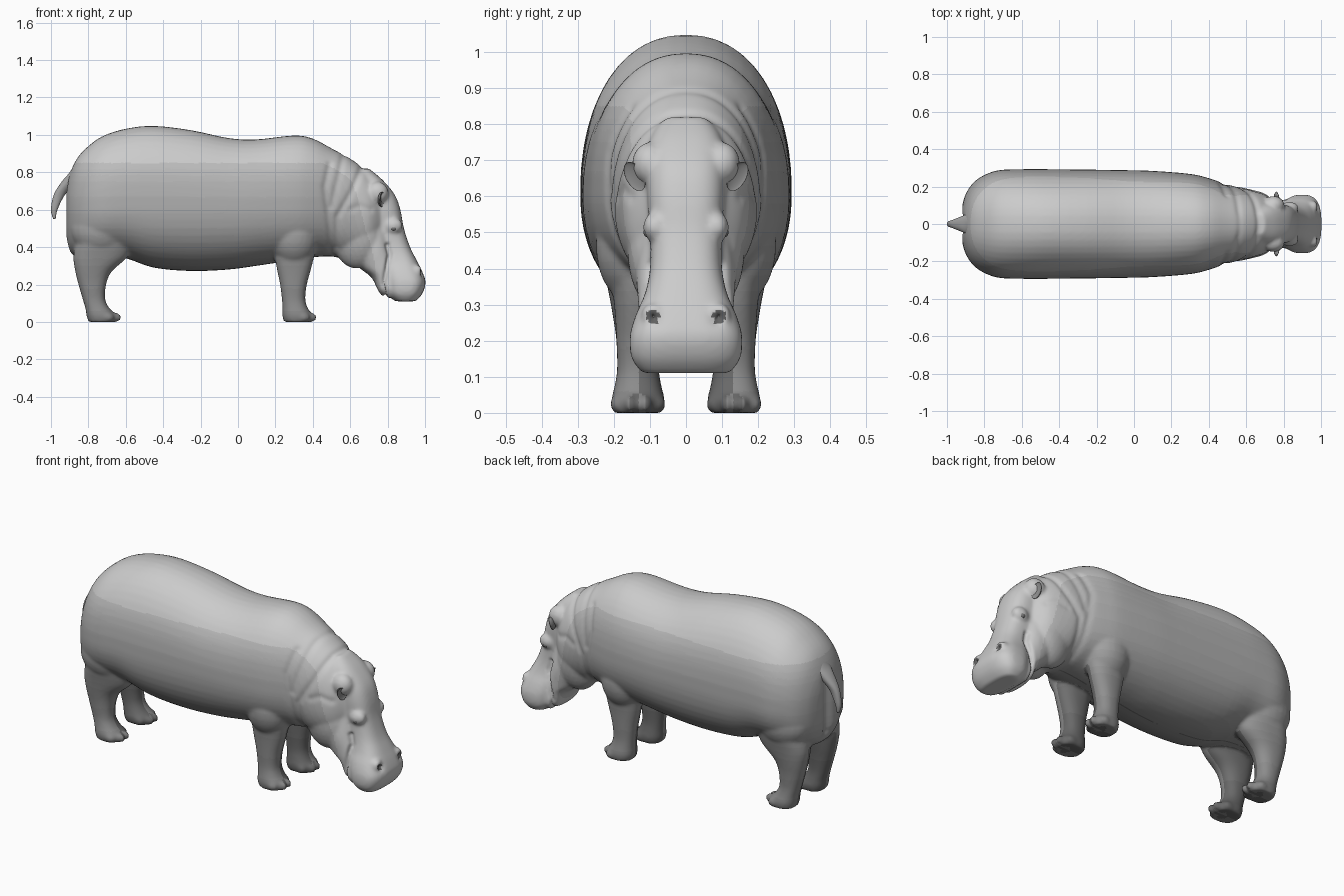
import bpy, bmesh, math
from mathutils import Vector, Matrix

if "Cube" in bpy.data.objects:
    bpy.data.objects.remove(bpy.data.objects["Cube"])

SEG = 48


def smooth_rows(rows, n=4):
    """Catmull-Rom interpolation between the given section rows."""
    out = []
    for i in range(len(rows) - 1):
        p0, p1, p2 = rows[max(i - 1, 0)], rows[i], rows[i + 1]
        p3 = rows[min(i + 2, len(rows) - 1)]
        for k in range(n):
            t = k / n
            out.append([0.5 * (2 * b + (c - a) * t + (2 * a - 5 * b + 4 * c - d) * t * t
                               + (3 * b - a - 3 * c + d) * t ** 3)
                        for a, b, c, d in zip(p0, p1, p2, p3)])
    return out + [list(rows[-1])]


def loft(bm, rows, axis, y=0.0, power=2.2):
    """Rows are (position along axis, low, widest, high, half width)."""
    rings = []
    for t, lo, mid, hi, hw in smooth_rows(rows):
        ring = []
        for k in range(SEG):
            a = 2 * math.pi * k / SEG
            c, s = math.cos(a), math.sin(a)
            w = y + hw * math.copysign(abs(c) ** (2 / power), c)
            r = (hi - mid) if s > 0 else (mid - lo)
            h = mid + r * math.copysign(abs(s) ** (2 / power), s)
            ring.append(bm.verts.new((t, w, h) if axis == 'x' else (h, w, t)))
        rings.append(ring)
    for a, b in zip(rings, rings[1:]):
        for k in range(SEG):
            j = (k + 1) % SEG
            bm.faces.new((a[k], a[j], b[j], b[k]))
    bm.faces.new(rings[0])
    bm.faces.new(rings[-1])


def blob(bm, centre, radii):
    m = Matrix.Translation(centre) @ Matrix.Diagonal((*radii, 1))
    return bmesh.ops.create_uvsphere(bm, u_segments=24, v_segments=16, radius=1, matrix=m)['verts']


def press(bm, path, radius, depth, flat=True):
    """Press a groove along a path (both sides); flat ignores y."""
    pts = [Vector((p[0], 0, p[1])) if flat else Vector(p) for p in path]
    segs = list(zip(pts, pts[1:])) or [(pts[0], pts[0])]
    bm.normal_update()
    moves = []
    for v in bm.verts:
        q = Vector((v.co.x, 0 if flat else abs(v.co.y), v.co.z))
        if (q - pts[0]).length > 0.7:
            continue
        best = 9
        for a, b in segs:
            d = b - a
            t = max(0, min(1, (q - a).dot(d) / d.length_squared)) if d.length_squared else 0
            best = min(best, (q - a - d * t).length)
        if best < radius * 2.5:
            moves.append((v, v.normal * depth * math.exp(-(best / radius) ** 2)))
    for v, m in moves:
        v.co -= m


def grey(level):
    name = "grey_%02d" % level
    mat = bpy.data.materials.get(name) or bpy.data.materials.new(name)
    mat.diffuse_color = (level / 50, level / 50, level / 50, 1)
    mat.use_nodes = True
    mat.node_tree.nodes["Principled BSDF"].inputs["Base Color"].default_value = mat.diffuse_color
    return mat


def ramp(x, stops):
    for (a, fa), (b, fb) in zip(stops, stops[1:]):
        if x <= b:
            return fa + (fb - fa) * max(0, (x - a) / (b - a))
    return stops[-1][1]


def skin_tone(c, n):
    """Dark legs and belly, paler back and face, dark nostrils and mouth."""
    tone = ramp(c.z, [(0, .24), (.3, .29), (.5, .39), (.75, .45), (1.0, .60)])
    if c.z < .36 and c.x < .5 and n.y * c.y < 0:
        tone *= .55
    head = ramp(c.x, [(.45, 0), (.85, 1)])
    tone += (.60 - tone) * head
    if (Vector((c.x, abs(c.y), c.z)) - Vector((.988, .092, .268))).length < .022:
        tone = .12
    return tone


def finish(bm, name, tone=None):
    mesh = bpy.data.meshes.new(name)
    bmesh.ops.recalc_face_normals(bm, faces=bm.faces)
    if tone is None:
        for i in range(4, 34):
            mesh.materials.append(grey(i))
        for f in bm.faces:
            f.material_index = max(0, round(skin_tone(f.calc_center_median(), f.normal) * 50) - 4)
    else:
        mesh.materials.append(grey(tone))
    bm.to_mesh(mesh)
    bm.free()
    mesh.polygons.foreach_set("use_smooth", [True] * len(mesh.polygons))
    ob = bpy.data.objects.new(name, mesh)
    bpy.context.collection.objects.link(ob)
    return ob


bm = bmesh.new()

# Trunk and neck
loft(bm, [(-.918, .43, .57, .72, .10), (-.90, .375, .58, .79, .16), (-.86, .345, .58, .875, .22),
          (-.80, .34, .60, .94, .262), (-.72, .35, .60, .995, .288), (-.60, .34, .61, 1.033, .293),
          (-.45, .29, .60, 1.048, .293), (-.25, .272, .60, 1.025, .291), (-.05, .28, .60, .983, .288),
          (.10, .30, .60, .976, .284), (.30, .33, .60, .997, .268), (.40, .345, .60, .98, .245),
          (.50, .35, .60, .928, .212), (.60, .33, .57, .873, .19), (.70, .35, .56, .80, .162),
          (.76, .42, .56, .73, .11)], 'x', power=2.2)

# Head and broad muzzle
loft(bm, [(.11, .84, .90, .95, .12), (.15, .80, .90, .985, .15), (.21, .785, .90, 1.003, .156),
          (.27, .78, .88, .985, .14), (.33, .77, .86, .955, .114), (.40, .72, .82, .92, .10),
          (.50, .65, .78, .887, .10), (.60, .60, .75, .868, .108), (.68, .58, .72, .838, .108),
          (.76, .58, .68, .772, .10), (.82, .60, .65, .70, .06)], 'z', power=2.8)

# Lower jaw
loft(bm, [(.13, .775, .80, .84, .10), (.17, .748, .80, .86, .128), (.24, .712, .79, .87, .128),
          (.30, .64, .75, .85, .132), (.40, .60, .70, .82, .138), (.50, .60, .70, .80, .12)], 'z', power=2.6)

front_leg = [(0, .245, .32, .395, .068), (.035, .237, .32, .40, .074), (.07, .238, .31, .375, .066),
             (.12, .235, .30, .36, .058), (.20, .225, .30, .368, .06), (.30, .205, .30, .395, .066),
             (.42, .19, .30, .42, .08), (.50, .20, .30, .40, .07)]
hind_leg = [(0, -.80, -.73, -.65, .068), (.035, -.81, -.73, -.645, .074), (.07, -.815, -.75, -.685, .064),
            (.12, -.83, -.77, -.71, .056), (.20, -.853, -.78, -.705, .06), (.27, -.87, -.78, -.675, .07),
            (.35, -.88, -.76, -.59, .085), (.45, -.86, -.74, -.56, .11)]
for s in (-1, 1):
    # Legs and toes
    for rows, toe_x in ((front_leg, .385), (hind_leg, -.66)):
        loft(bm, rows, 'z', y=s * .133, power=2.3)
        for dy, dx in ((-.058, -.035), (-.021, .005), (.021, .005), (.058, -.035)):
            blob(bm, (toe_x + dx, s * .133 + dy, .024), (.032, .019, .025))
    # Thighs and shoulders
    blob(bm, (-.735, s * .145, .50), (.16, .115, .15))
    blob(bm, (.30, s * .14, .46), (.13, .11, .16))
    # Jowls, ear bases, brows and nostril mounds
    blob(bm, (.635, s * .075, .455), (.13, .088, .17))
    blob(bm, (.745, s * .10, .69), (.06, .05, .06))
    blob(bm, (.83, s * .085, .515), (.05, .034, .042))
    blob(bm, (.955, s * .092, .27), (.04, .032, .034))

raw = finish(bm, "body")
remesh = raw.modifiers.new("blend", 'REMESH')
remesh.mode = 'VOXEL'
remesh.voxel_size = 0.009
relax = raw.modifiers.new("relax", 'SMOOTH')
relax.factor, relax.iterations = 0.5, 9
blended = bpy.data.meshes.new_from_object(raw.evaluated_get(bpy.context.evaluated_depsgraph_get()))
bpy.data.objects.remove(raw)

# Mouth line, neck folds, cheek crease, nostrils and rump cleft
bm = bmesh.new()
bm.from_mesh(blended)
press(bm, [(.785, .13), (.775, .20), (.795, .28), (.812, .36), (.80, .41)], .011, .018)
press(bm, [(.49, .84), (.465, .72), (.49, .52), (.50, .38)], .018, .007)
press(bm, [(.56, .88), (.54, .78), (.50, .62)], .018, .006)
press(bm, [(.66, .82), (.61, .70), (.53, .56), (.525, .40)], .018, .008)
press(bm, [(.71, .60), (.65, .62), (.60, .60)], .018, .005)
press(bm, [(.99, .092, .268)], .02, .03, flat=False)
press(bm, [(-.92, 0, .72), (-.92, 0, .42)], .035, .025, flat=False)
floor = min(v.co.z for v in bm.verts)
for v in bm.verts:
    v.co.z -= floor
finish(bm, "body")

# Tail
bm = bmesh.new()
loft(bm, [(.55, -.988, -.982, -.975, .008), (.60, -1.0, -.982, -.965, .016), (.68, -.985, -.958, -.925, .024),
          (.75, -.942, -.90, -.86, .046), (.80, -.90, -.86, -.82, .06), (.86, -.865, -.83, -.80, .03)], 'z')
finish(bm, "tail", 20)

for s, side in ((-1, "right"), (1, "left")):
    # Cupped ear
    bm = bmesh.new()
    for v in blob(bm, (0, 0, 0), (.022, .026, .044)):
        if v.co.x > 0:
            v.co.x *= -0.4
    bm.transform(Matrix.Translation((.77, s * .143, .655)) @ Matrix.Rotation(-s * .5, 4, 'X')
                 @ Matrix.Rotation(s * .4, 4, 'Z'))
    finish(bm, side + "_ear", 13)
    # Eye
    bm = bmesh.new()
    blob(bm, (.832, s * .104, .50), (.017, .014, .014))
    finish(bm, side + "_eye", 9)
